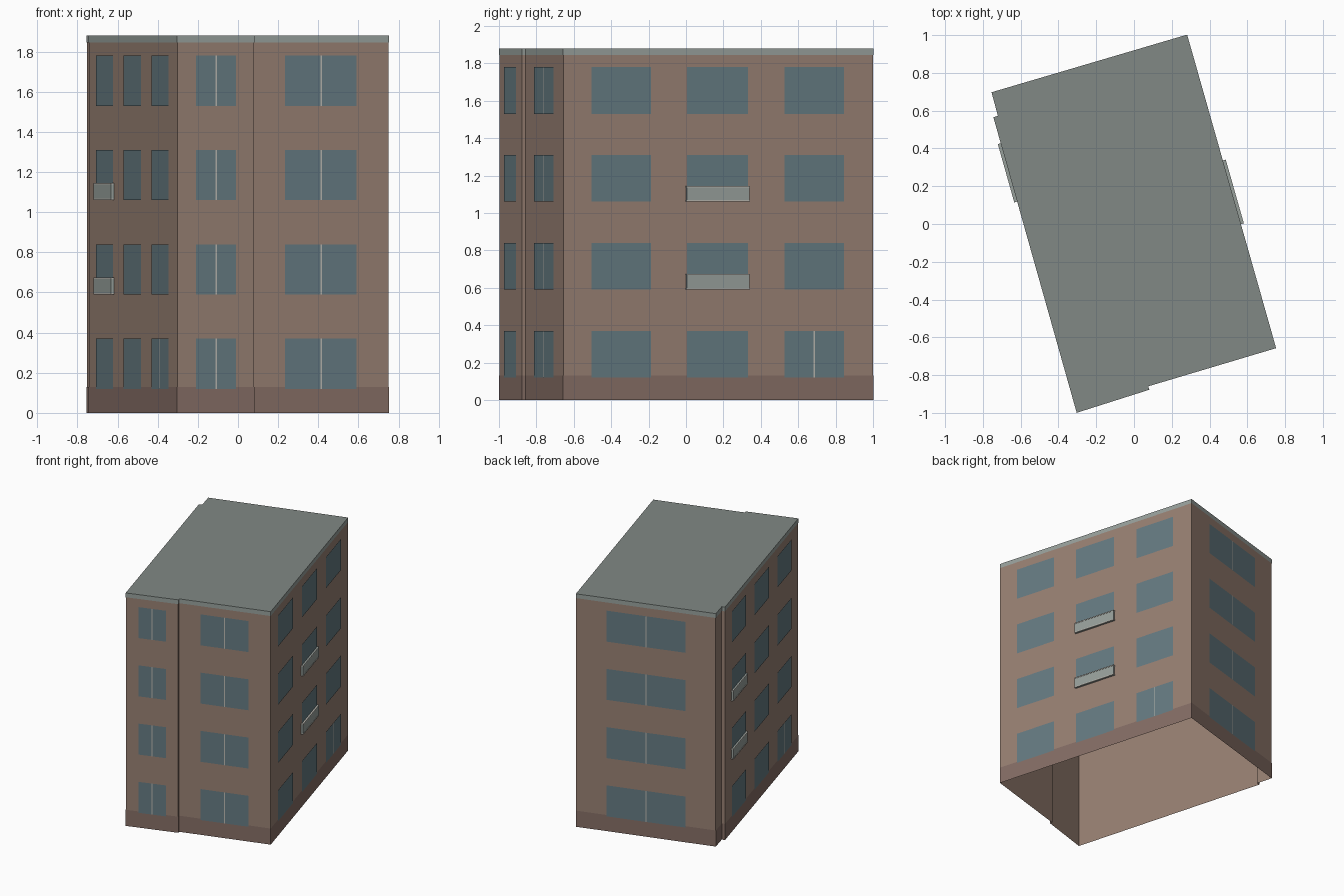
import bpy
import bmesh
from mathutils import Vector

if "Cube" in bpy.data.objects:
    bpy.data.objects.remove(bpy.data.objects["Cube"])

# Footprint, counter-clockwise from the front corner
PLAN = [Vector(p) for p in ((-0.302, -0.997), (0.079, -0.876), (0.073, -0.858), (0.750, -0.656),
                            (0.280, 1.0), (-0.752, 0.696), (-0.718, 0.571), (-0.742, 0.564))]
N = len(PLAN)
H = 1.88
SILLS = [0.12, 0.59, 1.06, 1.53]
WIN_H = 0.25


def material(name, rgb):
    m = bpy.data.materials.new(name)
    m.diffuse_color = (*rgb, 1)
    m.use_nodes = True
    m.node_tree.nodes["Principled BSDF"].inputs["Base Color"].default_value = m.diffuse_color
    return m


BRICK = material("brick", (0.31, 0.215, 0.17))
PLINTH = material("plinth", (0.235, 0.155, 0.13))
GLASS = material("glass", (0.13, 0.195, 0.22))
ROOF = material("roof", (0.22, 0.25, 0.235))
TRIM = material("trim", (0.31, 0.35, 0.33))
LIGHT = material("light_frame", (0.48, 0.47, 0.43))


def add(name, verts, faces, mat):
    me = bpy.data.meshes.new(name)
    me.from_pydata([tuple(v) for v in verts], [], faces)
    me.materials.append(mat)
    ob = bpy.data.objects.new(name, me)
    bpy.context.collection.objects.link(ob)
    return ob


def normal(i):
    d = (PLAN[(i + 1) % N] - PLAN[i % N]).normalized()
    return Vector((d.y, -d.x))


def outline(off):
    """Footprint pushed outward with mitred corners."""
    pts = []
    for i in range(N):
        a, b = normal(i - 1), normal(i)
        pts.append(PLAN[i] + (a + b) / (1 + a.dot(b)) * off)
    return pts


def band(name, z0, z1, off, mat):
    pts = outline(off)
    verts = [(p.x, p.y, z) for z in (z0, z1) for p in pts]
    faces = [(i, (i + 1) % N, N + (i + 1) % N, N + i) for i in range(N)]
    return add(name, verts, faces, mat)


def slab(name, wall, s0, s1, z0, z1, off, mat, solid=False):
    """Flat panel (or box) on a wall; s is the fraction along it."""
    a, b, n = PLAN[wall], PLAN[(wall + 1) % N], normal(wall)
    depths = (off, 0) if solid else (off,)
    verts = []
    for d in depths:
        p, q = a.lerp(b, s0) + n * d, a.lerp(b, s1) + n * d
        verts += [(p.x, p.y, z0), (q.x, q.y, z0), (q.x, q.y, z1), (p.x, p.y, z1)]
    faces = [(0, 1, 2, 3)]
    if solid:
        faces += [(4 + i, 4 + (i + 1) % 4, (i + 1) % 4, i) for i in range(4)]
    return add(name, verts, faces, mat)


# Main shell, open underneath, with flat roof
band("walls", 0, H, 0, BRICK)
add("roof", [(p.x, p.y, H) for p in outline(0.002)], [tuple(range(N))], ROOF)
band("plinth", 0, 0.13, 0.002, PLINTH)
band("cornice", 1.845, H, 0.002, TRIM)

# Windows: wall index -> (start, end, has mullion)
SIDE = [(0.09, 0.282, False), (0.398, 0.596, False), (0.713, 0.906, False)]
BAYS = {0: [(0.24, 0.766, True)], 2: [(0.238, 0.764, True)],
        3: SIDE, 4: [(0.22, 0.785, True)], 7: SIDE}


def mullion(wall, s0, s1, z):
    half = 0.004 / (PLAN[(wall + 1) % N] - PLAN[wall]).length
    mid = (s0 + s1) / 2
    slab("mullion", wall, mid - half, mid + half, z, z + WIN_H, 0.005, LIGHT)


for wall, bays in BAYS.items():
    for z in SILLS:
        for s0, s1, split in bays:
            slab("window", wall, s0, s1, z, z + WIN_H, 0.004, GLASS)
            if split:
                mullion(wall, s0, s1, z)

# Entrance doors on the long sides
for wall in (3, 7):
    mullion(wall, *SIDE[2][:2], SILLS[0])

# Shallow balconies with light rails on the two middle floors
for wall, bay in ((3, 1), (7, 0)):
    s0, s1, _ = SIDE[bay]
    for z in SILLS[1:3]:
        slab("balcony_panel", wall, s0 - 0.002, s1 + 0.002, z, z + 0.085, 0.016, TRIM, True)
        for zr in (z, z + 0.077):
            slab("balcony_rail", wall, s0 - 0.003, s1 + 0.003, zr, zr + 0.008, 0.018, LIGHT, True)
